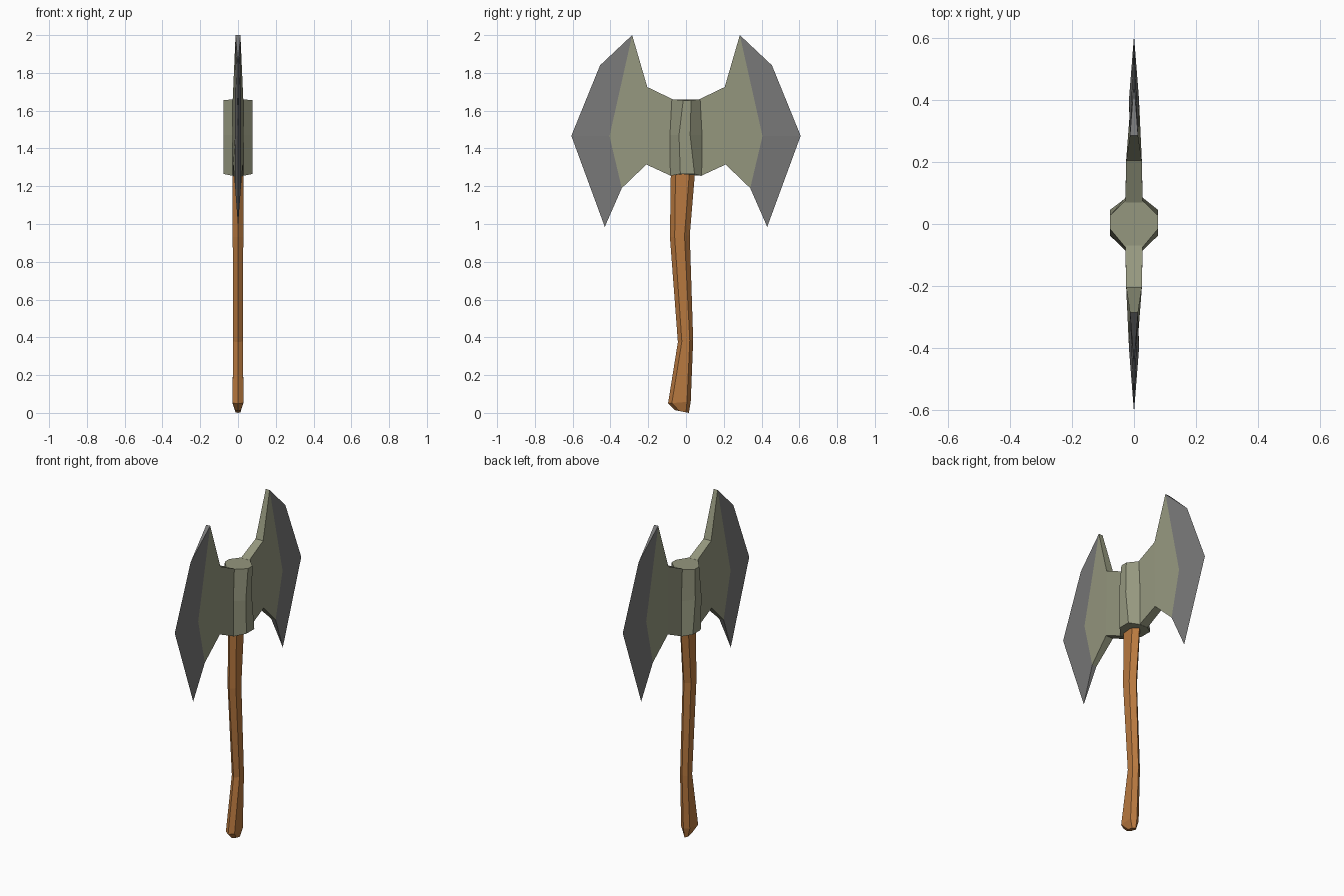
import bpy
import bmesh

if "Cube" in bpy.data.objects:
    bpy.data.objects.remove(bpy.data.objects["Cube"])


def material(name, color):
    mat = bpy.data.materials.new(name)
    mat.use_nodes = True
    mat.diffuse_color = (*color, 1)
    mat.node_tree.nodes["Principled BSDF"].inputs["Base Color"].default_value = (*color, 1)
    return mat


wood = material("warm wood", (0.48, 0.19, 0.05))
iron = material("olive iron", (0.30, 0.31, 0.21))
steel = material("grey steel", (0.19, 0.19, 0.19))


def finish(name, bm, mats):
    bmesh.ops.recalc_face_normals(bm, faces=bm.faces)
    mesh = bpy.data.meshes.new(name)
    bm.to_mesh(mesh)
    bm.free()
    for mat in mats:
        mesh.materials.append(mat)
    obj = bpy.data.objects.new(name, mesh)
    bpy.context.collection.objects.link(obj)
    return obj


def loft(name, rings, mat):
    """Join rings of points with quads and cap both ends."""
    bm = bmesh.new()
    loops = [[bm.verts.new(p) for p in ring] for ring in rings]
    for a, b in zip(loops, loops[1:]):
        for i in range(len(a)):
            j = (i + 1) % len(a)
            bm.faces.new((a[i], a[j], b[j], b[i]))
    bm.faces.new(loops[0])
    bm.faces.new(loops[-1])
    return finish(name, bm, [mat])


# Handle: bent six-sided shaft with a tapered butt
def handle_ring(back, flat_a, flat_b, front, half, z_a, z_b):
    def height(y):
        return z_a + (z_b - z_a) * (y - back) / (front - back)
    points = [(0, back), (half, flat_a), (half, flat_b),
              (0, front), (-half, flat_b), (-half, flat_a)]
    return [(x, y, height(y)) for x, y in points]


loft("handle", [
    handle_ring(-0.06, -0.035, 0.0, 0.015, 0.013, 0.015, 0.0),
    handle_ring(-0.095, -0.075, 0.005, 0.025, 0.029, 0.05, 0.06),
    handle_ring(-0.043, -0.022, 0.02, 0.038, 0.026, 0.375, 0.385),
    handle_ring(-0.085, -0.06, -0.008, 0.02, 0.028, 0.93, 0.94),
    handle_ring(-0.08, -0.055, 0.02, 0.05, 0.028, 1.3, 1.3),
], wood)


# Hub: eight-sided socket around the shaft
def hub_ring(side_a, side_b, depth, z_side, z_mid):
    half = [(0.028, -depth, z_mid), (0.078, side_a, z_side),
            (0.078, side_b, z_side), (0.028, depth, z_mid)]
    return half + [(-x, y, z) for x, y, z in reversed(half)]


loft("hub", [
    hub_ring(-0.03, 0.045, 0.083, 1.265, 1.255),
    hub_ring(-0.037, 0.022, 0.085, 1.47, 1.47),
    hub_ring(-0.015, 0.027, 0.075, 1.655, 1.66),
], iron)


# Blades: two-sided wedge, each outline point is (half thickness, y, z)
points = {
    "root_top": (0.028, 0.07, 1.66), "root_low": (0.028, 0.08, 1.255),
    "neck_top": (0.025, 0.205, 1.725), "neck_low": (0.025, 0.21, 1.315),
    "tip": (0.013, 0.285, 2.0), "bevel": (0.016, 0.405, 1.465),
    "heel": (0.015, 0.34, 1.19), "brow": (0, 0.455, 1.84),
    "edge": (0, 0.607, 1.467), "point": (0, 0.43, 0.985),
}
panels = [
    (0, "root_top neck_top neck_low root_low"),
    (0, "neck_top tip bevel heel neck_low"),
    (1, "tip brow edge bevel"),
    (1, "bevel edge point heel"),
]
rims = [
    (0, "root_top neck_top"), (0, "neck_top tip"), (1, "tip brow"),
    (1, "point heel"), (0, "heel neck_low"), (0, "neck_low root_low"),
    (0, "root_low root_top"),
]


def blade(name, side):
    bm = bmesh.new()
    left, right = {}, {}
    for key, (x, y, z) in points.items():
        left[key] = bm.verts.new((x, y * side, z))
        right[key] = bm.verts.new((-x, y * side, z)) if x else left[key]
    for index, keys in panels:
        for verts in (left, right):
            bm.faces.new([verts[k] for k in keys.split()]).material_index = index
    for index, keys in rims:
        a, b = keys.split()
        corners = dict.fromkeys((left[a], left[b], right[b], right[a]))
        bm.faces.new(list(corners)).material_index = index
    return finish(name, bm, [iron, steel])


blade("back_blade", 1)
blade("front_blade", -1)
